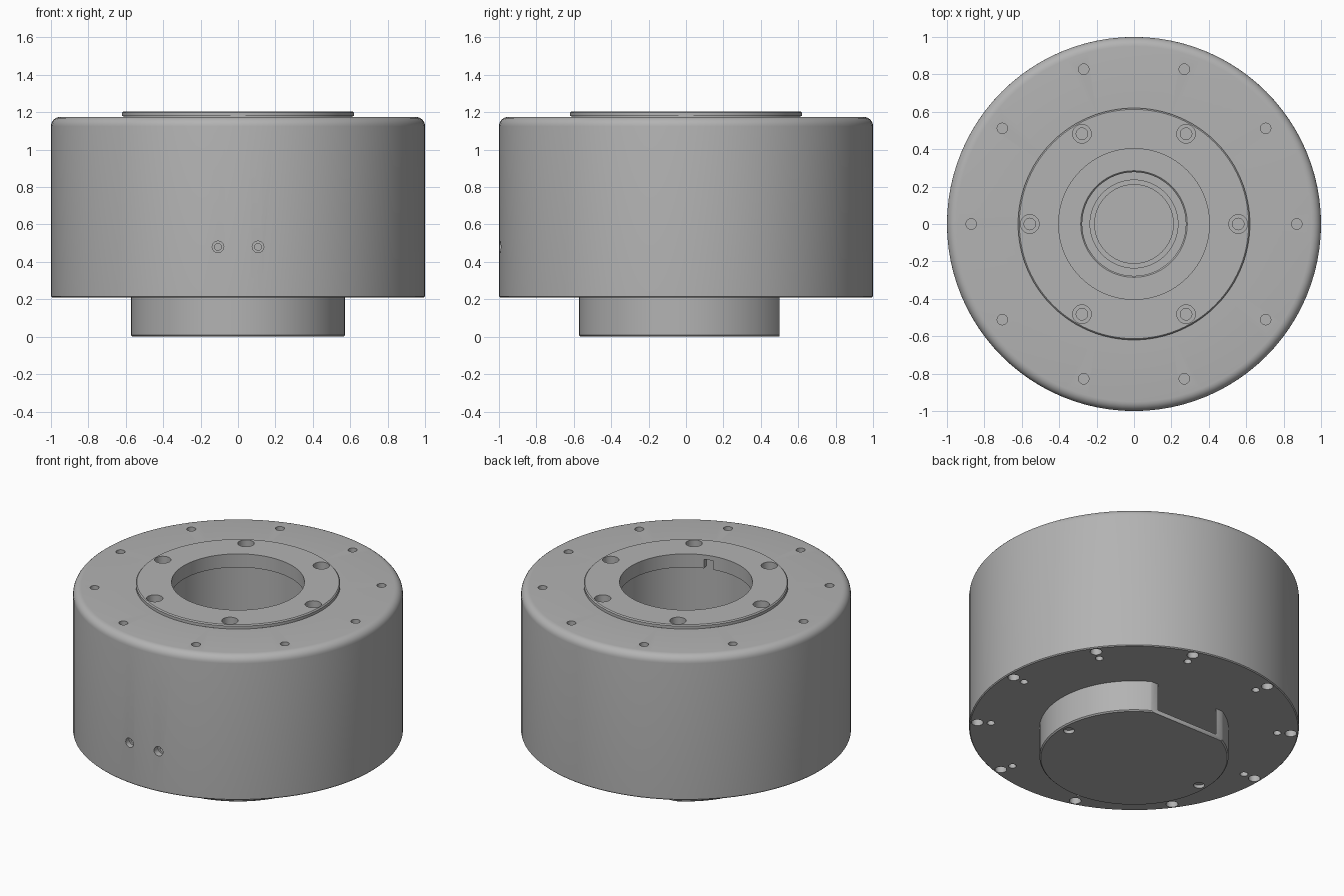
import bpy, bmesh
from math import sin, cos, pi, radians
from mathutils import Matrix, Vector

cube = bpy.data.objects.get("Cube")
if cube:
    bpy.data.objects.remove(cube, do_unlink=True)

metal = bpy.data.materials.new("machined grey metal")
metal.use_nodes = True
GREY = (0.45, 0.45, 0.45, 1)
metal.diffuse_color = GREY
metal.node_tree.nodes["Principled BSDF"].inputs["Base Color"].default_value = GREY


def lathe(bm, profile, segments, matrix=Matrix(), closed=False):
    """Revolve (radius, height) points; cap the ends, or close the loop into a ring."""
    rings = [[bm.verts.new(matrix @ Vector((r * cos(2 * pi * i / segments),
                                           r * sin(2 * pi * i / segments), z)))
              for i in range(segments)] for r, z in profile]
    pairs = list(zip(rings, rings[1:]))
    if closed:
        pairs.append((rings[-1], rings[0]))
    else:
        bm.faces.new(rings[0])
        bm.faces.new(rings[-1])
    for a, b in pairs:
        for i in range(segments):
            j = (i + 1) % segments
            bm.faces.new((a[i], a[j], b[j], b[i]))


def finish(bm, name):
    bmesh.ops.recalc_face_normals(bm, faces=bm.faces)
    mesh = bpy.data.meshes.new(name)
    bm.to_mesh(mesh)
    bm.free()
    obj = bpy.data.objects.new(name, mesh)
    bpy.context.collection.objects.link(obj)
    mesh.materials.append(metal)
    return obj


def cut(obj, cutter):
    mod = obj.modifiers.new("cut", 'BOOLEAN')
    mod.operation = 'DIFFERENCE'
    mod.solver = 'EXACT'
    mod.object = cutter
    bpy.context.view_layer.objects.active = obj
    bpy.ops.object.modifier_apply(modifier=mod.name)
    bpy.data.objects.remove(cutter, do_unlink=True)


def smooth(obj):
    bpy.ops.object.select_all(action='DESELECT')
    obj.select_set(True)
    bpy.context.view_layer.objects.active = obj
    bpy.ops.object.shade_smooth_by_angle(angle=radians(30))


def drill(bm, place, radius, depth, pilot=0, pilot_depth=0):
    """Hole running down local -z from the surface, with an optional smaller pilot."""
    profile = [(radius, 0.03), (radius, -depth)]
    if pilot:
        profile += [(pilot, -depth), (pilot, -pilot_depth)]
    lathe(bm, profile, 20, place)


def around(count, radius, z, flip=False):
    """Placements evenly spaced on a circle, facing up or down."""
    for i in range(count):
        a = 2 * pi * i / count
        m = Matrix.Translation((radius * cos(a), radius * sin(a), z))
        yield m @ Matrix.Rotation(pi, 4, 'X') if flip else m


def add_box(bm, matrix, size):
    bmesh.ops.create_cube(bm, size=1, matrix=matrix @ Matrix.Diagonal((*size, 1)))


# Housing: rounded top edge, hollow stepped middle
TOP, BOTTOM, FILLET = 1.175, 0.21, 0.05
outer = [(0.994, BOTTOM), (1, BOTTOM + 0.006)]
for k in range(7):
    a = k * pi / 12
    outer.append((1 - FILLET + FILLET * cos(a), TOP - FILLET + FILLET * sin(a)))
collar = [(0.612, TOP), (0.612, TOP + 0.004), (0.62, TOP + 0.004),
          (0.62, 1.198), (0.613, 1.205), (0.403, 1.205)]
inside = [(0.403, 1.115), (0.45, 1.115), (0.45, 0.55), (0.285, 0.55),
          (0.277, 0.542), (0.277, 0.4), (0.235, 0.4), (0.235, BOTTOM)]
bm = bmesh.new()
lathe(bm, outer + collar + inside, 96, closed=True)
housing = finish(bm, "housing")

# Screw holes in the collar, top rim, underside and front
bm = bmesh.new()
for m in around(6, 0.557, 1.205):
    drill(bm, m, 0.05, 0.05, 0.031, 0.15)
for m in around(10, 0.87, TOP):
    drill(bm, m, 0.028, 0.08)
for m in around(10, 0.952, BOTTOM, True):
    drill(bm, m, 0.036, 0.05)
for m in around(10, 0.87, BOTTOM, True):
    drill(bm, m, 0.024, 0.08)
for x in (-0.107, 0.107):
    drill(bm, Matrix.Translation((x, -0.994, 0.48)) @ Matrix.Rotation(pi / 2, 4, 'X'),
          0.031, 0.04, 0.018, 0.12)
# Small notch in the bore lip
add_box(bm, Matrix.Rotation(radians(-75), 4, 'Z') @ Matrix.Translation((0.41, 0, 1.135)),
        (0.07, 0.06, 0.08))
bmesh.ops.recalc_face_normals(bm, faces=bm.faces)
cut(housing, finish(bm, "hole_cutter"))
smooth(housing)

# Base cup: thin wall and floor, cut flat at the back so the side is open
bm = bmesh.new()
lathe(bm, [(0.21, 0.02), (0.21, 0.03), (0.55, 0.03), (0.55, 0.212), (0.573, 0.212),
           (0.573, 0.008), (0.565, 0)], 96)
base = finish(bm, "base_cup")
bm = bmesh.new()
add_box(bm, Matrix.Translation((0, 0.75, 0.1)), (2, 0.5, 0.5))
for m in around(2, 0.515, 0, True):
    drill(bm, m, 0.034, 0.022)
bmesh.ops.recalc_face_normals(bm, faces=bm.faces)
cut(base, finish(bm, "base_cutter"))
smooth(base)
